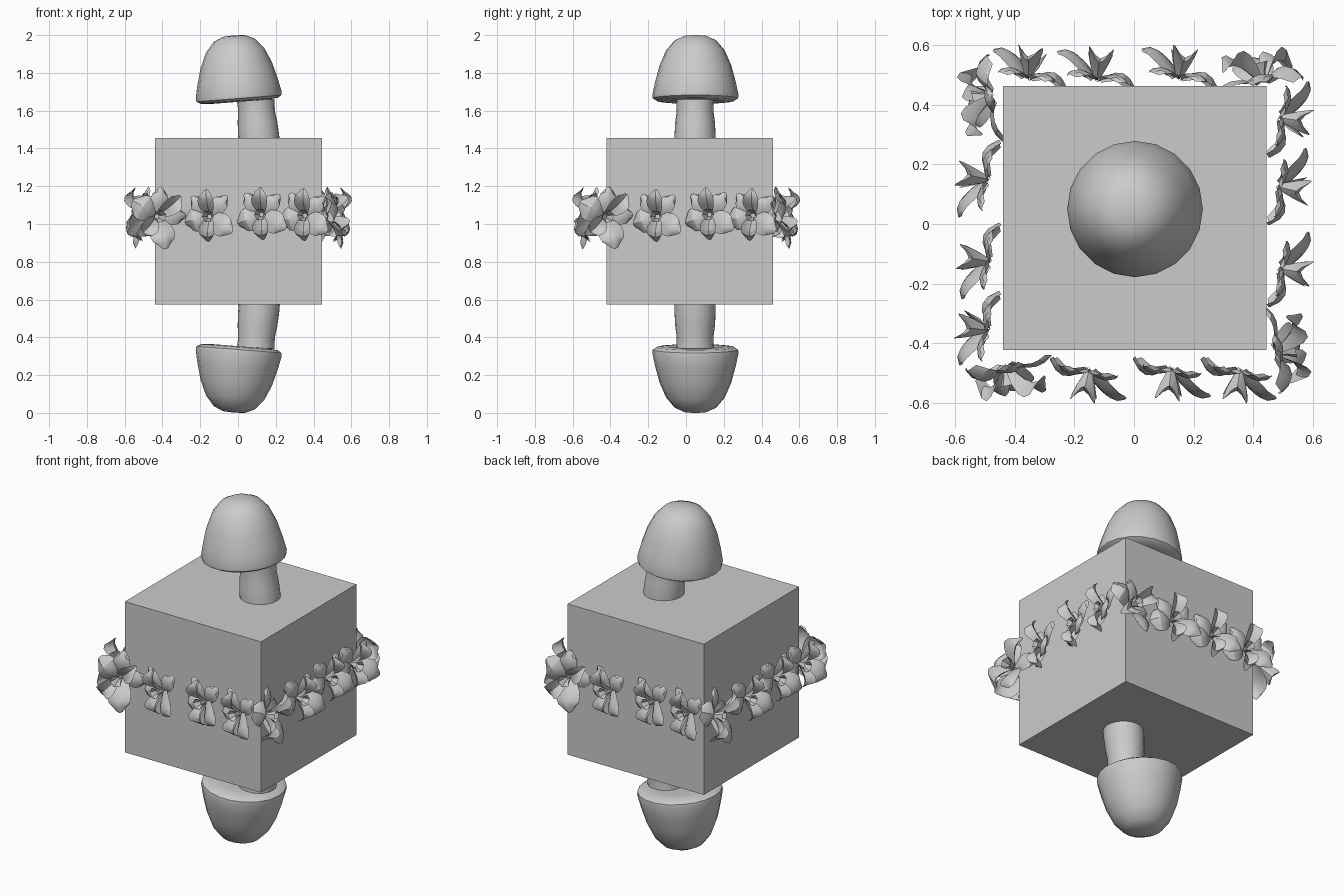
import bpy, bmesh, math, random
from mathutils import Matrix, Vector

if "Cube" in bpy.data.objects:
    bpy.data.objects.remove(bpy.data.objects["Cube"])

random.seed(4)


def add_object(name, bm, smooth=None):
    mesh = bpy.data.meshes.new(name)
    bm.to_mesh(mesh)
    bm.free()
    ob = bpy.data.objects.new(name, mesh)
    bpy.context.collection.objects.link(ob)
    if smooth:
        bpy.ops.object.select_all(action='DESELECT')
        ob.select_set(True)
        bpy.context.view_layer.objects.active = ob
        bpy.ops.object.shade_smooth_by_angle(angle=math.radians(smooth))
    return ob


def lathe(bm, profile, matrix, sides=20):
    """Spin (radius, z) points around z; returns nothing, adds to bm."""
    rings = []
    for r, z in profile:
        n = 1 if r == 0 else sides
        rings.append([bm.verts.new(matrix @ Vector((r * math.cos(2 * math.pi * i / sides),
                                                     r * math.sin(2 * math.pi * i / sides), z)))
                      for i in range(n)])
    for a, b in zip(rings, rings[1:]):
        for i in range(sides):
            j = (i + 1) % sides
            quad = [a[i % len(a)], a[j % len(a)], b[j % len(b)], b[i % len(b)]]
            bm.faces.new(list(dict.fromkeys(quad)))


# Cube body
bm = bmesh.new()
bmesh.ops.create_cube(bm, size=0.883, matrix=Matrix.Translation((0.003, 0.02, 1.015)))
add_object("cube_body", bm)

# Mushrooms: one on top, its mirror image below
CAP = [(0, 0.335), (0.06, 0.331), (0.11, 0.308), (0.155, 0.255), (0.19, 0.175), (0.213, 0.09),
       (0.228, 0.02), (0.226, 0.0), (0.205, -0.013), (0.15, -0.018), (0.09, -0.012), (0, -0.01)]
STEM = [(0, 1.42), (0.109, 1.42), (0.109, 1.47), (0.105, 1.54), (0.097, 1.60), (0.1, 1.66), (0, 1.67)]
for side, flip in (("top", False), ("bottom", True)):
    mirror = Matrix.Diagonal((1, 1, -1 if flip else 1, 1))
    place = Matrix.Translation((0, 0, 2 if flip else 0)) @ mirror
    for part, profile, local in (
            ("cap", CAP, Matrix.Translation((0.005, 0.05, 1.665)) @ Matrix.Rotation(math.radians(-4.5), 4, 'Y')),
            ("stem", STEM, Matrix.Translation((0.02, 0.048, 0)))):
        bm = bmesh.new()
        lathe(bm, profile, place @ local)
        if part == "stem":
            for v in bm.verts:
                depth = abs(v.co.z - 1)
                v.co.x += 0.012 * (1.53 - depth) / 0.1 * 0.7
        bmesh.ops.recalc_face_normals(bm, faces=bm.faces)
        add_object(f"{side}_mushroom_{part}", bm, 50)


def petal(bm, matrix, angle, length, width, rise, curl, fold):
    """Curved oval sheet growing from the flower centre; local z is outward."""
    rows, cols = 5, 4
    spin = matrix @ Matrix.Rotation(math.radians(angle), 4, 'Z')
    grid = []
    for i in range(rows + 1):
        t = i / rows
        half = width / 2 * (0.22 + 0.78 * math.sin(math.pi * min(1, t * 0.82 + 0.04)) ** 0.8)
        if i == rows:
            half *= 0.75
        row = []
        for j in range(cols + 1):
            s = 2 * j / cols - 1
            z = rise * math.sin(t * math.pi * 0.6) - curl * t ** 3 + fold * half * abs(s) ** 1.5
            x = 0.01 + length * t - 0.14 * length * s * s * t
            row.append(bm.verts.new(spin @ Vector((x, half * s, z))))
        grid.append(row)
    for a, b in zip(grid, grid[1:]):
        for j in range(cols):
            bm.faces.new((a[j], b[j], b[j + 1], a[j + 1]))


# Petals of one flower: angle, length, width, rise, curl, fold
PETALS = [(90, 0.135, 0.085, 0.08, 0.02, 0.9), (130, 0.135, 0.09, 0.035, 0.03, -0.3),
          (48, 0.135, 0.09, 0.035, 0.03, -0.3), (195, 0.13, 0.13, 0.05, 0.06, -0.4),
          (328, 0.15, 0.125, 0.09, 0.01, -0.4), (270, 0.125, 0.085, 0.07, 0.05, 0.9)]
# Flowers on one face: x, y, z, roll, yaw, size
FLOWERS = [(-0.43, -0.475, 1.04, -45, -14, 1.1), (-0.15, -0.49, 1.04, 0, 10, 1.0),
           (0.125, -0.485, 1.05, 2, 8, 1.0), (0.355, -0.49, 1.045, -3, 10, 1.0)]

# Flower garland: the same row of flowers on each of the four faces
for k, face in enumerate(("front", "right", "back", "left")):
    bm = bmesh.new()
    turn = Matrix.Rotation(k * math.pi / 2, 4, 'Z')
    for x, y, z, roll, yaw, size in FLOWERS:
        m = (turn @ Matrix.Translation((x, y, z)) @ Matrix.Rotation(math.radians(-yaw), 4, 'Z')
             @ Matrix.Rotation(math.pi / 2, 4, 'X') @ Matrix.Rotation(math.radians(roll), 4, 'Z')
             @ Matrix.Scale(size, 4))
        for a, length, width, rise, curl, fold in PETALS:
            petal(bm, m, a + random.uniform(-4, 4), length, width, rise, curl, fold)
        # Small trumpet in the middle of the flower
        lathe(bm, [(0.012, 0), (0.018, 0.03), (0.032, 0.06)], m, 6)
    add_object(f"{face}_flower_garland", bm, 30)
